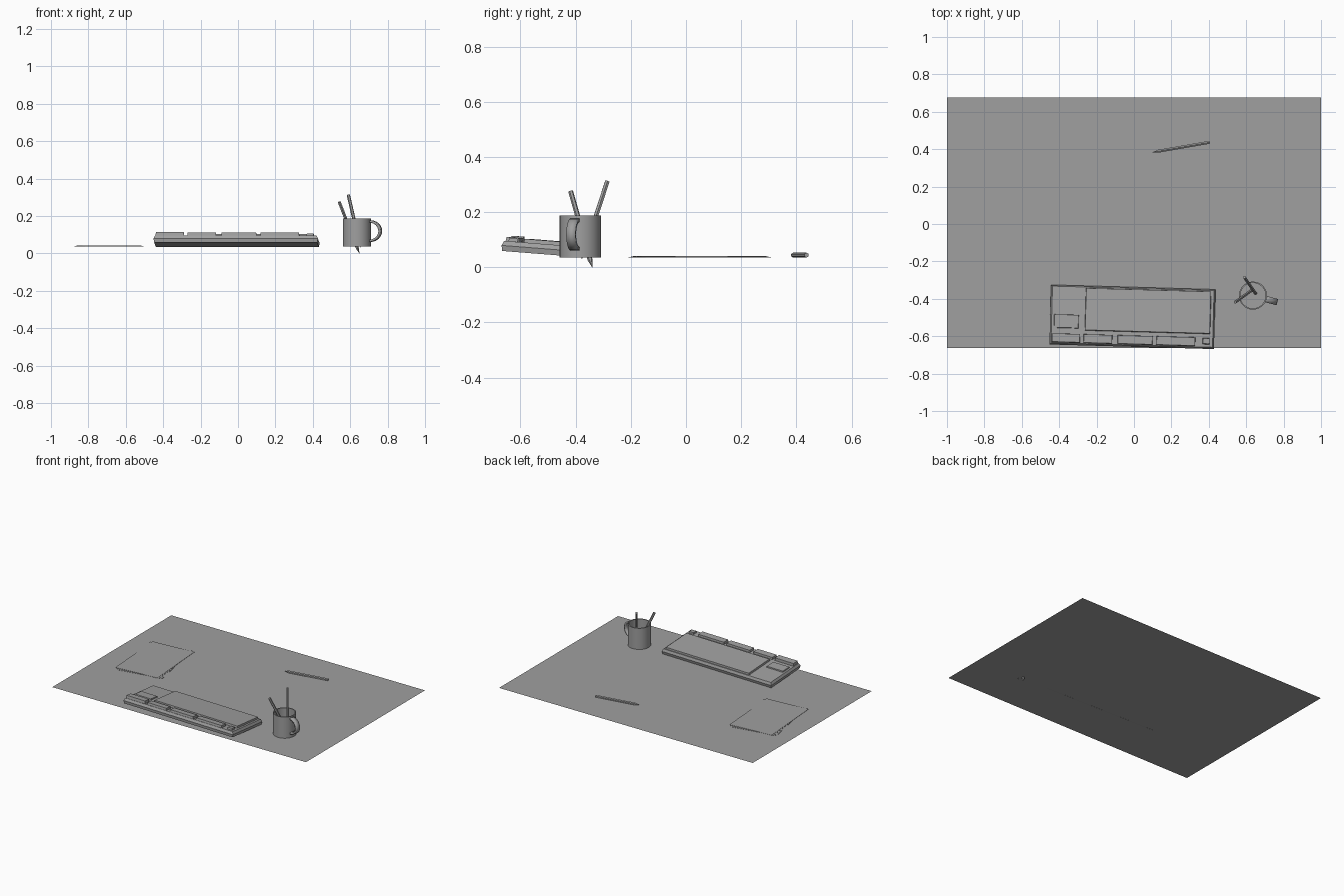
import bpy, bmesh, math
from mathutils import Vector, Matrix

cube = bpy.data.objects.get("Cube")
if cube:
    bpy.data.objects.remove(cube, do_unlink=True)

DESK_Z = 0.035

grey = bpy.data.materials.new("plain grey")
grey.use_nodes = True
grey.diffuse_color = (0.35, 0.35, 0.35, 1)
grey.node_tree.nodes["Principled BSDF"].inputs["Base Color"].default_value = (0.35, 0.35, 0.35, 1)


def finish(bm, name, matrix=None, smooth=False):
    bmesh.ops.recalc_face_normals(bm, faces=bm.faces)
    mesh = bpy.data.meshes.new(name)
    bm.to_mesh(mesh)
    bm.free()
    obj = bpy.data.objects.new(name, mesh)
    bpy.context.collection.objects.link(obj)
    mesh.materials.append(grey)
    if matrix:
        obj.matrix_world = matrix
    if smooth:
        bpy.ops.object.select_all(action='DESELECT')
        obj.select_set(True)
        bpy.context.view_layer.objects.active = obj
        bpy.ops.object.shade_smooth_by_angle(angle=math.radians(40))
    return obj


def slab(name, x0, x1, y0, y1, levels, matrix=None):
    """Stack of rectangles, each level giving (height, inset)."""
    bm = bmesh.new()
    rings = []
    for z, i in levels:
        rings.append([bm.verts.new(p) for p in (
            (x0 + i, y0 + i, z), (x1 - i, y0 + i, z),
            (x1 - i, y1 - i, z), (x0 + i, y1 - i, z))])
    for a, b in zip(rings, rings[1:]):
        for k in range(4):
            n = (k + 1) % 4
            bm.faces.new((a[k], a[n], b[n], b[k]))
    bm.faces.new(rings[0])
    bm.faces.new(rings[-1])
    return finish(bm, name, matrix)


def pencil(name, end, tip, radius=0.009, point=0.03):
    """Six-sided shaft with a sharpened point at tip."""
    end, tip = Vector(end), Vector(tip)
    length = (tip - end).length
    bm = bmesh.new()
    for depth, r2, mid in ((length - point, radius, (length - point) / 2),
                           (point, 0.0005, length - point / 2)):
        bmesh.ops.create_cone(bm, cap_ends=True, segments=6, radius1=radius, radius2=r2,
                              depth=depth, matrix=Matrix.Translation((0, 0, mid)))
    bmesh.ops.remove_doubles(bm, verts=bm.verts, dist=0.0001)
    turn = (tip - end).to_track_quat('Z', 'Y').to_matrix().to_4x4()
    return finish(bm, name, Matrix.Translation(end) @ turn)


# Desk surface: a single flat sheet
bm = bmesh.new()
bmesh.ops.create_grid(bm, x_segments=1, y_segments=1, size=1,
                      matrix=Matrix.Diagonal((1, 0.67, 1, 1)))
finish(bm, "desk_surface", Matrix.Translation((0, 0.007, DESK_Z)))

# Keyboard: tilted case with raised blocks of keys
frame = (Matrix.Translation((-0.008, -0.4985, 0.047))
         @ Matrix.Rotation(math.radians(-1.6), 4, 'Z')
         @ Matrix.Rotation(math.radians(-4.5), 4, 'X'))
slab("keyboard_case", -0.44, 0.44, -0.16, 0.16,
     [(0, 0.004), (0.02, 0), (0.037, 0.008)], frame)
blocks = [
    ("main_keys", -0.254, 0.418, -0.082, 0.148, 0.050),
    ("arrow_keys", -0.42, -0.286, -0.072, 0.003, 0.045),
    ("function_keys_1", -0.43, -0.276, -0.15, -0.10, 0.056),
    ("function_keys_2", -0.26, -0.104, -0.15, -0.10, 0.052),
    ("function_keys_3", -0.078, 0.112, -0.15, -0.10, 0.052),
    ("function_keys_4", 0.13, 0.34, -0.15, -0.10, 0.052),
    ("corner_key", 0.377, 0.417, -0.138, -0.103, 0.050),
]
for name, x0, x1, y0, y1, top in blocks:
    slab(name, x0, x1, y0, y1, [(0.03, 0), (top, 0.003)], frame)

# Mug: lathed open cup
mug = Matrix.Translation((0.636, -0.383, DESK_Z)) @ Matrix.Rotation(math.radians(-15), 4, 'Z')
bm = bmesh.new()
profile = [(0, 0.001), (0.075, 0.001), (0.075, 0.152), (0.068, 0.152), (0.068, 0.01), (0, 0.01)]
verts = [bm.verts.new((r, 0, z)) for r, z in profile]
edges = [bm.edges.new(pair) for pair in zip(verts, verts[1:])]
bmesh.ops.spin(bm, geom=verts + edges, cent=(0, 0, 0), axis=(0, 0, 1),
               angle=math.tau, steps=32, use_duplicate=False)
bmesh.ops.remove_doubles(bm, verts=bm.verts, dist=0.0001)
finish(bm, "mug_cup", mug, smooth=True)

# Mug handle: flat band swept round a half oval
bm = bmesh.new()
rows = []
for k in range(13):
    a = math.pi * (k / 12 - 0.5)
    r, z = 0.071 + 0.058 * math.cos(a), 0.084 + 0.052 * math.sin(a)
    rows.append([bm.verts.new((r, y, z)) for y in (-0.017, 0.017)])
for a, b in zip(rows, rows[1:]):
    bm.faces.new((a[0], a[1], b[1], b[0]))
handle = finish(bm, "mug_handle", mug, smooth=True)
band = handle.modifiers.new("thickness", 'SOLIDIFY')
band.thickness = 0.012
band.offset = 0

# Pencils: two standing in the mug, one lying on the desk
pencil("mug_pencil_short", (0.541, -0.418, 0.275), (0.649, -0.34, 0.0))
pencil("mug_pencil_tall", (0.59, -0.285, 0.312), (0.655, -0.378, 0.03))
pencil("desk_pencil", (0.405, 0.437, DESK_Z + 0.009), (0.10, 0.384, DESK_Z + 0.009))

# Paper: three loose sheets, each turned a little
for k, angle in enumerate((11, 7, 4)):
    place = (Matrix.Translation((-0.69, 0.05, DESK_Z + 0.001 + 0.002 * k))
             @ Matrix.Rotation(math.radians(angle), 4, 'Z'))
    slab(f"paper_sheet_{k + 1}", -0.158, 0.158, -0.232, 0.232, [(0, 0), (0.0015, 0)], place)
